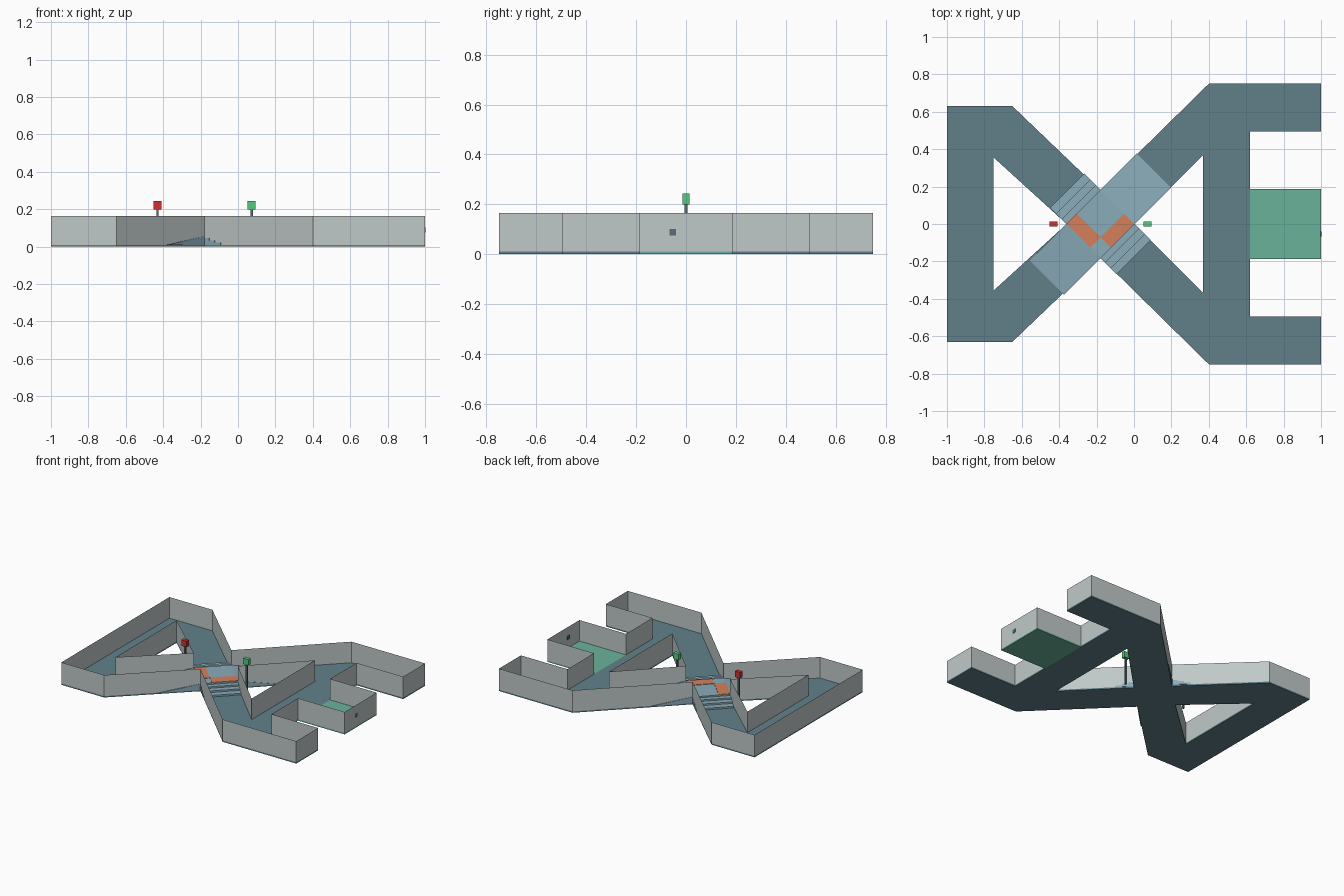
import bpy, bmesh, math
from mathutils import Matrix, Vector

if "Cube" in bpy.data.objects:
    bpy.data.objects.remove(bpy.data.objects["Cube"])

FLOOR, WALL = 0.01, 0.165          # floor thickness, wall top
CX = -0.18                         # x of the crossing
H = 0.1275                         # half width of a diagonal lane
DECK = 0.055                       # height of the raised crossing


def srgb(r, g, b):
    lin = lambda c: ((c / 255 + 0.055) / 1.055) ** 2.4
    return (lin(r), lin(g), lin(b), 1)


def material(name, rgb):
    m = bpy.data.materials.new(name)
    m.diffuse_color = srgb(*rgb)
    m.use_nodes = True
    m.node_tree.nodes["Principled BSDF"].inputs["Base Color"].default_value = m.diffuse_color
    return m


SLATE = material("slate_floor", (97, 128, 138))
GREY = material("wall_grey", (192, 202, 201))
PALE = material("pale_blue", (138, 172, 186))
GREEN = material("goal_green", (106, 178, 154))
ORANGE = material("orange", (212, 128, 88))
RED = material("lamp_red", (205, 50, 48))
LIME = material("lamp_green", (82, 204, 126))
POST = material("post_slate", (88, 108, 118))


def finish(bm, name, mat):
    me = bpy.data.meshes.new(name)
    bm.to_mesh(me)
    bm.free()
    me.materials.append(mat)
    ob = bpy.data.objects.new(name, me)
    bpy.context.collection.objects.link(ob)
    return ob


def prism(bm, faces, depth):
    """Extrude faces along a vector and close the solid."""
    ext = bmesh.ops.extrude_face_region(bm, geom=faces, use_keep_orig=True)
    bmesh.ops.translate(bm, vec=depth,
                        verts=[g for g in ext["geom"] if isinstance(g, bmesh.types.BMVert)])
    bmesh.ops.recalc_face_normals(bm, faces=bm.faces[:])


def box(name, lo, hi, mat, turn=False):
    """Box from corner to corner; turned boxes use the diagonal frame at the crossing."""
    bm = bmesh.new()
    lo, hi = Vector(lo), Vector(hi)
    bmesh.ops.create_cube(bm, size=1, matrix=Matrix.Translation((lo + hi) / 2) @ Matrix.Diagonal((*(hi - lo), 1)))
    if turn:
        bm.transform(DIAGONAL)
    return finish(bm, name, mat)


# Local x runs to the back right, local y to the back left
DIAGONAL = Matrix.Translation((CX, 0, 0)) @ Matrix.Rotation(math.radians(45), 4, "Z")

# Plan outlines: front half mirrored to the back half
half = [(CX, -0.18), (0.40, -0.75), (1, -0.75), (1, -0.495), (0.62, -0.495), (0.62, -0.187)]
left = [(-1, 0.63), (-1, -0.63), (-0.65, -0.63)]
back = [(x, -y) for x, y in reversed(half)]
outline = half + back + [(-0.65, 0.63)] + left
holes = [[(-0.75, -0.355), (-0.36, 0), (-0.75, 0.355)],
         [(0.37, -0.37), (0.37, 0.37), (0, 0)]]

# Track floor with two triangular openings
bm = bmesh.new()
edges = []
for loop in [outline] + holes:
    vs = [bm.verts.new((x, y, 0)) for x, y in loop]
    edges += [bm.edges.new((a, b)) for a, b in zip(vs, vs[1:] + vs[:1])]
bmesh.ops.triangle_fill(bm, edges=edges, use_beauty=True)
prism(bm, bm.faces[:], (0, 0, FLOOR))
bmesh.ops.dissolve_limit(bm, angle_limit=0.01, verts=bm.verts[:], edges=bm.edges[:])
finish(bm, "track_floor", SLATE)

# Goal bay floor
box("goal_floor", (0.62, -0.187, 0), (1, 0.187, FLOOR), GREEN)


# Thin walls around the track, the bay and the openings
def wall(name, loop):
    bm = bmesh.new()
    low = [bm.verts.new((x, y, FLOOR)) for x, y in loop]
    top = [bm.verts.new((x, y, WALL)) for x, y in loop]
    for i in range(len(loop)):
        j = (i + 1) % len(loop)
        bm.faces.new((low[i], low[j], top[j], top[i]))
    finish(bm, name, GREY)


wall("outer_wall", half + [(1, -0.187), (1, 0.187)] + back + [(-0.65, 0.63)] + left)
wall("left_inner_wall", holes[0])
wall("right_inner_wall", holes[1])

# Bridge: ramp up, flat deck, ramp down
W = H + 0.002
bm = bmesh.new()
profile = [(-0.405, FLOOR), (-H, DECK), (H, DECK), (0.405, FLOOR)]
face = bm.faces.new([bm.verts.new((x, -W, z)) for x, z in profile])
prism(bm, [face], (0, 2 * W, 0))
bm.transform(DIAGONAL)
finish(bm, "ramp_bridge", PALE)

# Three steps down on both sides of the deck
for side, label in ((-1, "front"), (1, "back")):
    for i, (near, far, z) in enumerate([(H, 0.165, 0.045), (0.165, 0.207, 0.034), (0.207, 0.252, 0.022)]):
        y0, y1 = sorted((side * near, side * far))
        box(f"{label}_step_{i + 1}", (-W, y0, FLOOR), (W, y1, z), PALE, True)

# Orange corner marks on the deck
box("orange_mark_left", (-H, -0.05, DECK), (-0.05, H, DECK + 0.003), ORANGE, True)
box("orange_mark_right", (-0.05, -H, DECK), (H, -0.05, DECK + 0.003), ORANGE, True)

# Signal lamps on posts inside the openings
for label, x, mat in (("red", -0.43, RED), ("green", 0.073, LIME)):
    box(label + "_post", (x - 0.006, -0.006, 0), (x + 0.006, 0.006, 0.2), POST)
    box(label + "_lamp", (x - 0.021, -0.014, 0.199), (x + 0.021, 0.014, 0.243), mat)

# Small latch through the bay wall
box("bay_latch", (0.994, -0.066, 0.075), (1.002, -0.04, 0.101), POST)
